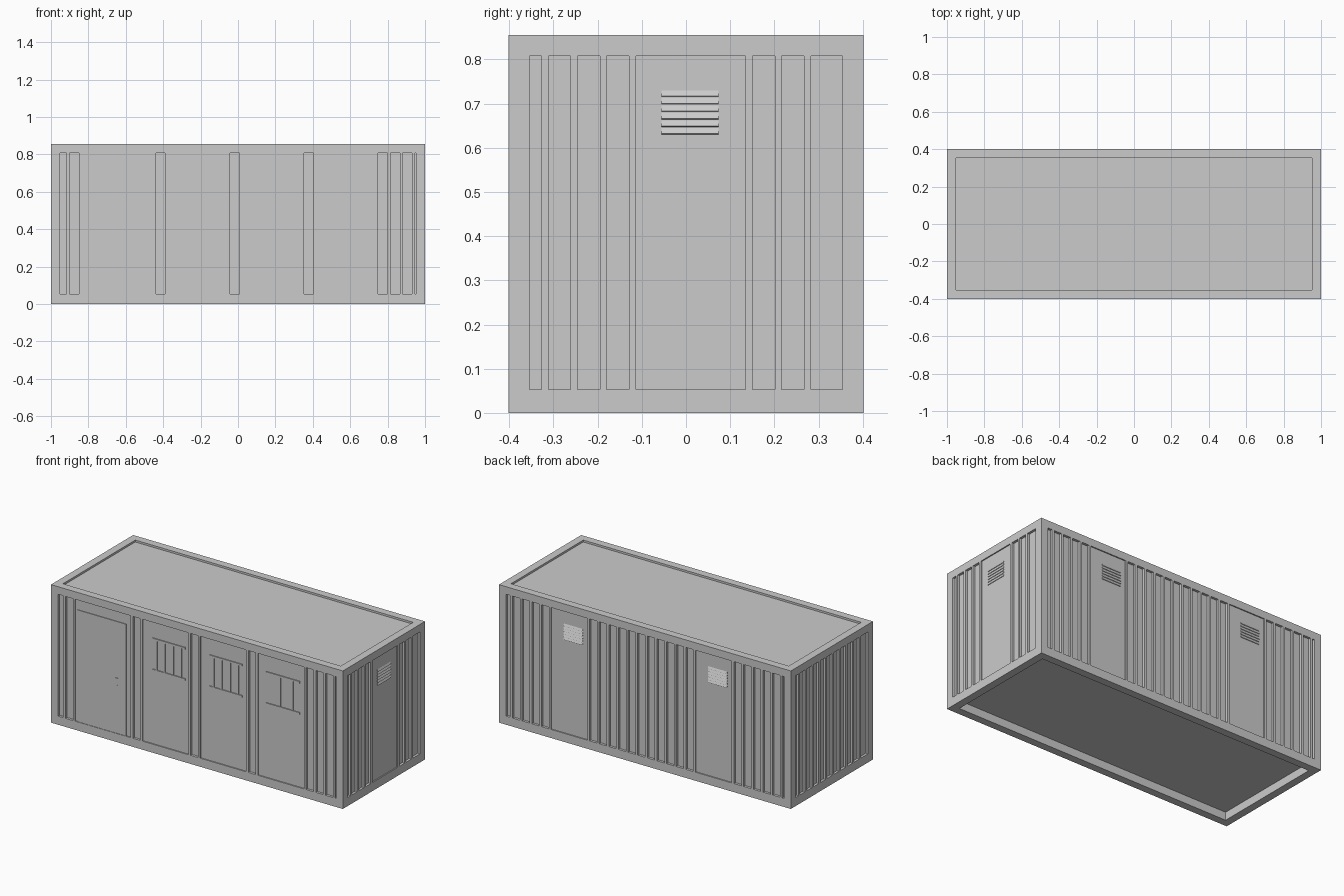
import bpy, bmesh
from mathutils import Matrix, Vector
from math import radians, pi

if "Cube" in bpy.data.objects:
    bpy.data.objects.remove(bpy.data.objects["Cube"])

L, W, H = 1.0, 0.402, 0.855       # half length, half width, height
POST, LOW, TOP = 0.048, 0.053, 0.808
DEEP, SHALLOW = 0.015, 0.007      # recess of trough / flat panels
PITCH, RIB = 0.066, 0.0155


def build(name, boxes, matrix=Matrix()):
    """boxes: (lo, hi, tilt about local x) tuples joined in one object."""
    bm = bmesh.new()
    for lo, hi, tilt in boxes:
        lo, hi = Vector(lo), Vector(hi)
        size = hi - lo
        m = (Matrix.Translation((lo + hi) / 2) @ Matrix.Rotation(tilt, 4, 'X')
             @ Matrix.Diagonal((size.x, size.y, size.z, 1)))
        bmesh.ops.create_cube(bm, size=1, matrix=m)
    bm.transform(matrix)
    me = bpy.data.meshes.new(name)
    bm.to_mesh(me)
    bm.free()
    ob = bpy.data.objects.new(name, me)
    bpy.context.collection.objects.link(ob)
    return ob


def side(angle, dist):
    """Wall frame: local x along wall, local -y outward (surface at y = 0)."""
    return Matrix.Rotation(angle, 4, 'Z') @ Matrix.Translation((0, -dist, 0))


FRONT, RIGHT = side(0, W), side(pi / 2, L)
BACK, LEFT = side(pi, W), side(-pi / 2, L)

# Body with sunken roof and raised floor
build("body", [((-L + DEEP, -W + DEEP, 0.05), (L - DEEP, W - DEEP, H - 0.012), 0)])

# Frame: rails around floor and roof, corner posts
rails = []
for lo, hi in ((0, LOW), (TOP, H)):
    for s in (-1, 1):
        y = sorted((s * W, s * (W - POST)))
        x = sorted((s * L, s * (L - POST)))
        rails.append(((-L, y[0], lo), (L, y[1], hi), 0))
        rails.append(((x[0], -W + POST, lo), (x[1], W - POST, hi), 0))
build("rails", rails)
posts = []
for sx in (-1, 1):
    for sy in (-1, 1):
        x = sorted((sx * L, sx * (L - POST)))
        y = sorted((sy * W, sy * (W - POST)))
        posts.append(((x[0], y[0], LOW), (x[1], y[1], TOP), 0))
build("corner_posts", posts)


def wall(name, frame, first, count, flats=()):
    """Ribs on a fixed pitch; flats are (start rib, end rib) spans."""
    ribs, panels = [], []
    for k in range(count):
        if not any(a < k < b for a, b in flats):
            u = first + k * PITCH
            ribs.append(((u, 0, LOW), (u + RIB, DEEP + 0.002, TOP), 0))
    for a, b in flats:
        panels.append(((first + a * PITCH + RIB, SHALLOW, LOW),
                       (first + b * PITCH, DEEP + 0.002, TOP), 0))
    build(name + "_ribs", ribs, frame)
    if panels:
        build(name + "_panels", panels, frame)


wall("front", FRONT, -0.917, 29, [(1, 7), (8, 13), (14, 19), (20, 25)])
wall("right", RIGHT, -0.327, 10, [(3, 7)])
wall("back", BACK, -0.923, 29, [(4, 8), (19, 23)])
wall("left", LEFT, -0.327, 10)


# Louvred vents
def vent(name, frame, u):
    slats = []
    for i in range(6):
        z = 0.638 + i * 0.017
        slats.append(((u - 0.065, 0.004, z - 0.0075), (u + 0.065, 0.007, z + 0.0075), radians(-25)))
    build(name, slats, frame)


vent("right_vent", RIGHT, 0.009)
vent("back_vent_a", BACK, -0.495)
vent("back_vent_b", BACK, 0.495)

# Door with handle
build("door", [((-0.822, 0.003, LOW), (-0.488, 0.01, 0.745), 0)], FRONT)
build("door_handle", [((-0.565, 0, 0.388), (-0.535, 0.005, 0.396), 0),
                      ((-0.553, 0.001, 0.34), (-0.545, 0.005, 0.352), 0)], FRONT)


# Barred windows
def window(name, u, half, bars):
    parts = [((u - half, 0.001, z - 0.006), (u + half, 0.009, z + 0.006), 0)
             for z in (0.51, 0.703)]
    for b in bars:
        parts.append(((u + b - 0.004, 0.002, 0.516), (u + b + 0.004, 0.009, 0.697), 0))
    build(name, parts, FRONT)


window("window_a", -0.195, 0.112, (-0.085, -0.03, 0.03, 0.085))
window("window_b", 0.195, 0.112, (-0.085, -0.03, 0.03, 0.085))
window("window_c", 0.588, 0.115, (-0.02, 0.065))
